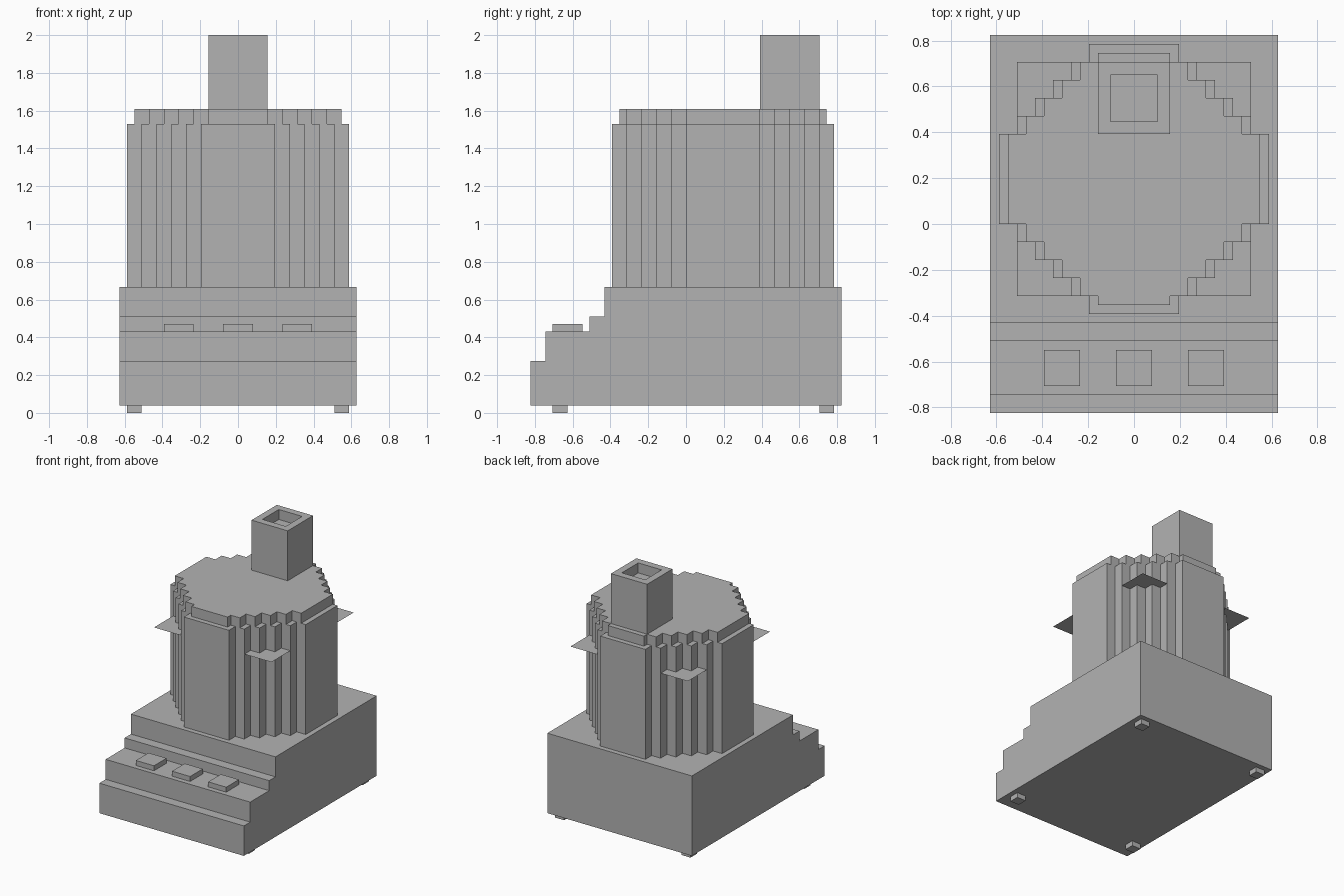
import bpy
import bmesh

U = 2 / 51  # one block of the modelling grid

cube = bpy.data.objects.get("Cube")
if cube:
    bpy.data.objects.remove(cube, do_unlink=True)

grey = bpy.data.materials.new("plain grey")
grey.use_nodes = True
grey.diffuse_color = (0.45, 0.45, 0.45, 1)
grey.node_tree.nodes["Principled BSDF"].inputs["Base Color"].default_value = (0.45, 0.45, 0.45, 1)


def finish(name, bm):
    """Turn a bmesh in grid units into a named object."""
    bmesh.ops.scale(bm, vec=(U, U, U), verts=bm.verts)
    mesh = bpy.data.meshes.new(name)
    bm.to_mesh(mesh)
    bm.free()
    mesh.materials.append(grey)
    obj = bpy.data.objects.new(name, mesh)
    bpy.context.collection.objects.link(obj)
    return obj


def prism(name, outline, offset):
    """Extrude a closed outline of 3D points along an offset."""
    bm = bmesh.new()
    face = bm.faces.new([bm.verts.new(p) for p in outline])
    ext = bmesh.ops.extrude_face_region(bm, geom=[face], use_keep_orig=True)
    moved = [g for g in ext["geom"] if isinstance(g, bmesh.types.BMVert)]
    bmesh.ops.translate(bm, vec=offset, verts=moved)
    bmesh.ops.recalc_face_normals(bm, faces=bm.faces)
    return finish(name, bm)


def box(name, x0, x1, y0, y1, z0, z1):
    corners = [(x0, y0, z0), (x1, y0, z0), (x1, y1, z0), (x0, y1, z0)]
    return prism(name, corners, (0, 0, z1 - z0))


def stepped_round(name, inset, z0, z1):
    """Blocky round drum; inset narrows the width and the end faces."""
    quarter = []
    for i in range(6):
        w = 5 + 2 * i - inset
        top = 15 - 2 * i - (inset if i == 0 else 0)
        quarter.append((w, top))
        if i < 5:
            quarter.append((w, 13 - 2 * i))
    back = quarter[::-1]
    loop = (quarter + [(x, -y) for x, y in back]
            + [(-x, -y) for x, y in quarter] + [(-x, y) for x, y in back])
    return prism(name, [(x, y + 5, z0) for x, y in loop], (0, 0, z1 - z0))


# Stepped base
side = [(-21, 1), (-21, 7), (-19, 7), (-19, 11), (-13, 11), (-13, 13),
        (-11, 13), (-11, 17), (21, 17), (21, 1)]
prism("base", [(-16, y, z) for y, z in side], (32, 0, 0))

# Feet
for label, x in (("left", 13), ("right", -15)):
    for end, y in (("front", -18), ("back", 18)):
        box(f"{end}_{label}_foot", x, x + 2, y, y + 2, 0, 1)

# Buttons
for label, x in (("right", -8), ("middle", 0), ("left", 8)):
    box(f"{label}_button", x - 2, x + 2, -18, -14, 11, 12)

# Drum and lid
stepped_round("drum", 0, 17, 39)
stepped_round("lid", 1, 39, 41)

# Flat sheet whose corners poke out of the drum
bm = bmesh.new()
bm.faces.new([bm.verts.new((x, y, 34)) for x, y in ((-13, -8), (13, -8), (13, 18), (-13, 18))])
finish("level_sheet", bm)

# Chimney with a recessed top
chimney = box("chimney", -4, 4, 10, 18, 41, 51)
bm = bmesh.new()
bm.from_mesh(chimney.data)
top = [f for f in bm.faces if f.normal.z > 0.9]
bmesh.ops.inset_region(bm, faces=top, thickness=2 * U)
ext = bmesh.ops.extrude_face_region(bm, geom=top)
floor = [g for g in ext["geom"] if isinstance(g, bmesh.types.BMVert)]
bmesh.ops.translate(bm, vec=(0, 0, -2 * U), verts=floor)
bmesh.ops.delete(bm, geom=[f for f in top if f.is_valid], context="FACES_ONLY")
bm.to_mesh(chimney.data)
bm.free()
